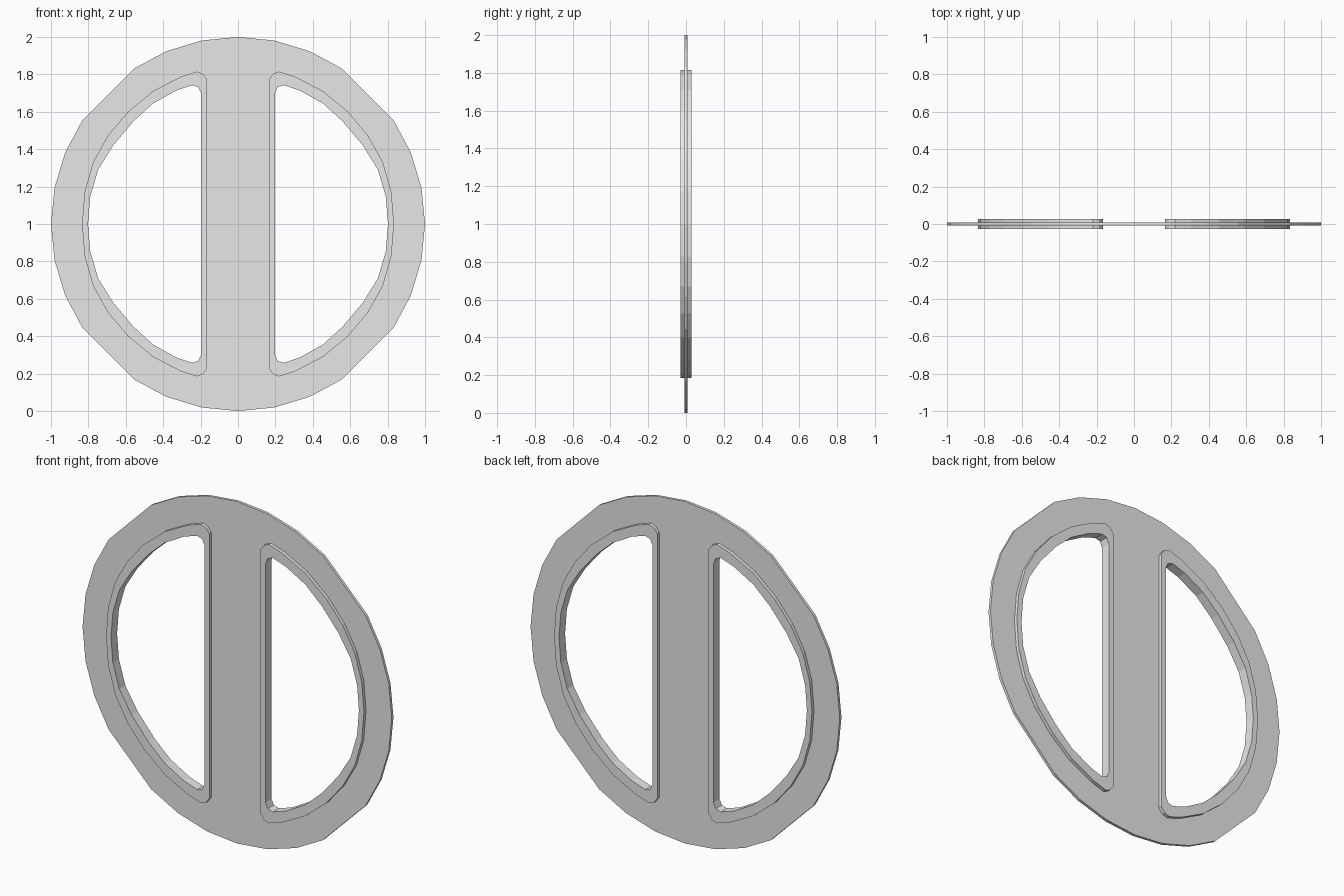
import bpy
import bmesh
from math import sin, cos, radians
from mathutils import Matrix

cube = bpy.data.objects.get("Cube")
if cube:
    bpy.data.objects.remove(cube, do_unlink=True)

grey = bpy.data.materials.new("plain grey")
grey.use_nodes = True
grey.diffuse_color = (0.8, 0.8, 0.8, 1)
grey.node_tree.nodes["Principled BSDF"].inputs["Base Color"].default_value = (0.8, 0.8, 0.8, 1)

PLATE_HALF = 0.008
RIM_HALF = 0.028

# Upper half of the D-shaped rim, from the straight side round to the equator
RIM_OUTER = [(.166, .773), (.188, .803), (.22, .815), (.305, .788), (.455, .71),
             (.588, .6), (.695, .473), (.775, .33), (.82, .172), (.834, 0)]
RIM_INNER = [(.198, .70), (.212, .732), (.245, .742), (.33, .714), (.455, .644),
             (.56, .548), (.668, .42), (.748, .29), (.79, .147), (.802, 0)]


def d_outline(half, side):
    """Mirror the half profile below the equator and place it on one side."""
    full = half + [(x, -z) for x, z in reversed(half[:-1])]
    return [(side * x, z) for x, z in full]


def plate(name, outlines, half_depth):
    """Extruded flat shape; outlines after the first are holes."""
    curve = bpy.data.curves.new(name + "_profile", 'CURVE')
    curve.dimensions = '2D'
    curve.fill_mode = 'BOTH'
    curve.extrude = half_depth
    for pts in outlines:
        spline = curve.splines.new('POLY')
        spline.points.add(len(pts) - 1)
        for p, (x, z) in zip(spline.points, pts):
            p.co = (x, z, 0, 1)
        spline.use_cyclic_u = True
    helper = bpy.data.objects.new(name + "_profile", curve)
    bpy.context.collection.objects.link(helper)
    bpy.context.view_layer.update()
    evaluated = helper.evaluated_get(bpy.context.evaluated_depsgraph_get())
    mesh = bpy.data.meshes.new_from_object(evaluated)
    bpy.data.objects.remove(helper, do_unlink=True)

    # Stand upright, weld the caps to the walls
    mesh.transform(Matrix.Translation((0, 0, 1)) @ Matrix.Rotation(radians(90), 4, 'X'))
    bm = bmesh.new()
    bm.from_mesh(mesh)
    bmesh.ops.remove_doubles(bm, verts=bm.verts, dist=0.0005)
    bmesh.ops.recalc_face_normals(bm, faces=bm.faces)
    for f in bm.faces:
        f.smooth = False
        f.material_index = 0
    bm.to_mesh(mesh)
    bm.free()
    mesh.materials.clear()
    mesh.materials.append(grey)
    mesh.name = name
    obj = bpy.data.objects.new(name, mesh)
    bpy.context.collection.objects.link(obj)
    return obj


# Thin disc with a flat edge at each diagonal and two D openings inside the rims
step = 360 / 32
disc = [(cos(radians(i * step)), sin(radians(i * step))) for i in range(32) if i % 8 != 4]
middle = [((a + c) / 2, (b + d) / 2) for (a, b), (c, d) in zip(RIM_OUTER, RIM_INNER)]
plate("disc_plate", [disc, d_outline(middle, 1), d_outline(middle, -1)], PLATE_HALF)

# Raised rims around the openings
for name, side in (("left_rim", 1), ("right_rim", -1)):
    plate(name, [d_outline(RIM_OUTER, side), d_outline(RIM_INNER, side)], RIM_HALF)
